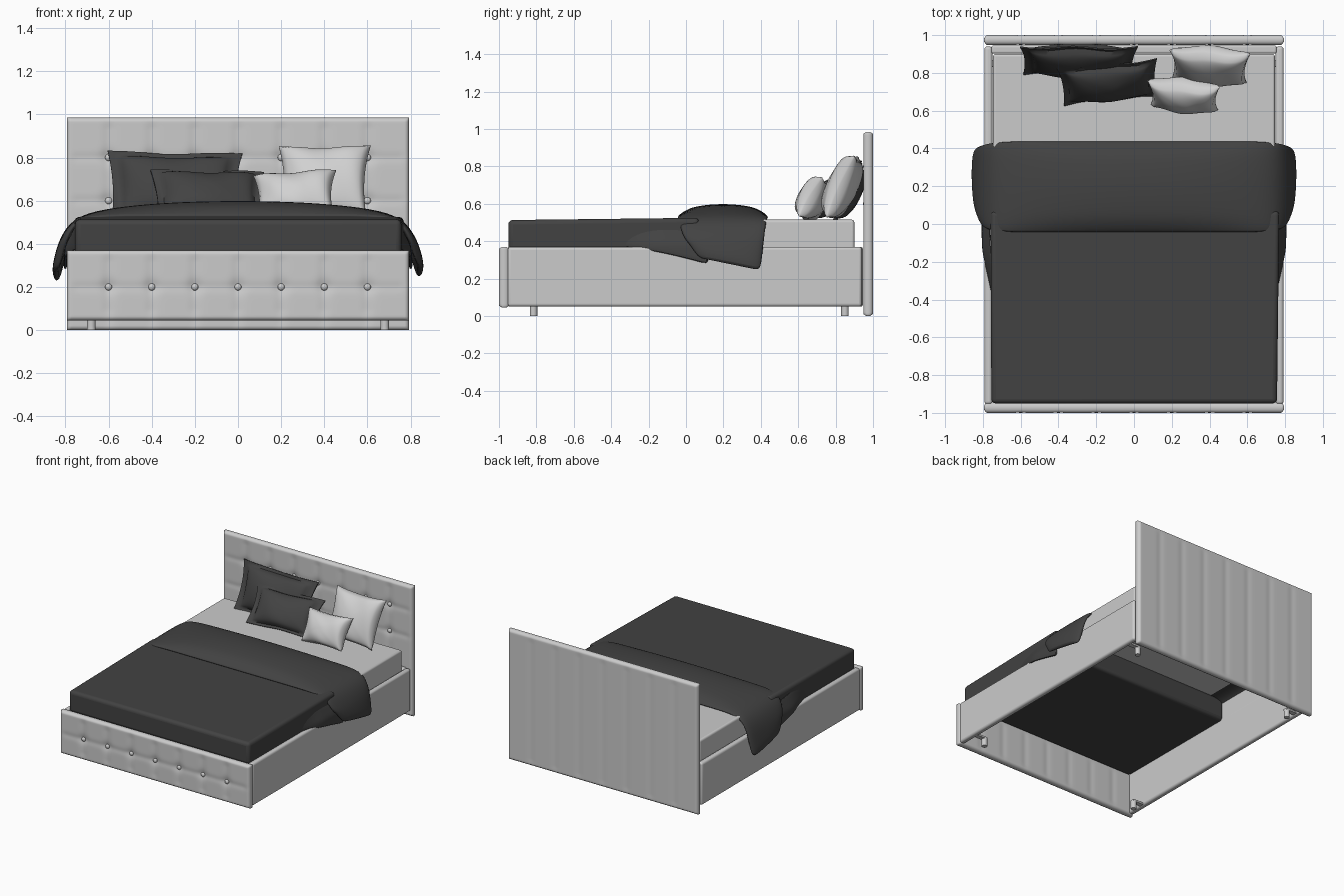
import bpy, bmesh, math
from mathutils import Matrix, Vector

if "Cube" in bpy.data.objects:
    bpy.data.objects.remove(bpy.data.objects["Cube"])


def material(name, c):
    m = bpy.data.materials.new(name)
    m.diffuse_color = (c[0], c[1], c[2], 1)
    m.use_nodes = True
    m.node_tree.nodes["Principled BSDF"].inputs["Base Color"].default_value = m.diffuse_color
    return m


FABRIC = material("light grey upholstery", (0.6, 0.6, 0.6))
LINEN = material("pale cushion linen", (0.64, 0.64, 0.64))
DARK = material("charcoal bedding", (0.055, 0.055, 0.055))


def finish(bm, name, mat, bevel=0, subsurf=0, angle=40):
    bmesh.ops.recalc_face_normals(bm, faces=bm.faces)
    me = bpy.data.meshes.new(name)
    bm.to_mesh(me)
    bm.free()
    ob = bpy.data.objects.new(name, me)
    bpy.context.collection.objects.link(ob)
    me.materials.append(mat)
    if bevel:
        b = ob.modifiers.new("bevel", 'BEVEL')
        b.width, b.segments, b.limit_method = bevel, 4, 'ANGLE'
    if subsurf:
        s = ob.modifiers.new("subsurf", 'SUBSURF')
        s.levels = s.render_levels = subsurf
    bpy.context.view_layer.objects.active = ob
    ob.select_set(True)
    bpy.ops.object.shade_smooth_by_angle(angle=math.radians(angle))
    ob.select_set(False)
    return ob


def box(name, lo, hi, mat, bevel=0.01, warp=None, open_faces=()):
    bm = bmesh.new()
    bmesh.ops.create_cube(bm, size=1)
    bm.normal_update()
    gone = [f for f in bm.faces if any(f.normal.dot(Vector(d)) > 0.9 for d in open_faces)]
    bmesh.ops.delete(bm, geom=gone, context='FACES')
    for v in bm.verts:
        v.co = Vector([l + (h - l) * (c + 0.5) for l, h, c in zip(lo, hi, v.co)])
        if warp:
            warp(v.co)
    return finish(bm, name, mat, bevel)


def shell(name, front, back, nu, nv, mat, subsurf=0):
    """Two sheets f(u, v), u and v in 0..1, stitched around the rim."""
    bm = bmesh.new()
    sheets = []
    for f in (front, back):
        g = [[bm.verts.new(f(i / nu, j / nv)) for j in range(nv + 1)] for i in range(nu + 1)]
        for i in range(nu):
            for j in range(nv):
                bm.faces.new((g[i][j], g[i + 1][j], g[i + 1][j + 1], g[i][j + 1]))
        sheets.append(g)
    rim = ([(i, 0) for i in range(nu)] + [(nu, j) for j in range(nv)]
           + [(i, nv) for i in range(nu, 0, -1)] + [(0, j) for j in range(nv, 0, -1)])
    a, b = sheets
    for (i, j), (k, l) in zip(rim, rim[1:] + rim[:1]):
        bm.faces.new((a[i][j], a[k][l], b[k][l], b[i][j]))
    return finish(bm, name, mat, subsurf=subsurf, angle=60)


# Tufted boards with dimples, seams and buttons
COLS = [-0.6 + 0.2 * i for i in range(7)]
HALF = 0.793


def tufted(name, z0, z1, yf, yb, rows, nz):
    r = 0.016

    def side(u, v, front):
        x, z = HALF * (2 * u - 1), z0 + (z1 - z0) * v
        d = min(x + HALF, HALF - x, z - z0, z1 - z)
        inset = r - math.sqrt(max(0, r * r - (r - d) ** 2)) if d < r else 0
        dx = min(abs(x - c) for c in COLS)
        dz = min(abs(z - c) for c in rows)
        fade = min(1, d / 0.05)
        seam = math.exp(-(dx / 0.025) ** 2) * fade
        if not front:
            return (x, yb - inset - 0.003 * seam, z)
        dent = 0.005 * seam + fade * (0.003 * math.exp(-(dz / 0.02) ** 2)
                                      + 0.008 * math.exp(-(dx * dx + dz * dz) / 0.035 ** 2))
        return (x, yf + inset + dent, z)

    shell(name, lambda u, v: side(u, v, True), lambda u, v: side(u, v, False), 158, nz, FABRIC)
    bm = bmesh.new()
    for x in COLS:
        for z in rows:
            bmesh.ops.create_uvsphere(bm, u_segments=16, v_segments=10, radius=0.016,
                                      matrix=Matrix.Translation((x, yf + 0.01, z)) @ Matrix.Diagonal((1, 0.7, 1, 1)))
    finish(bm, name + "_buttons", FABRIC)


tufted("headboard", 0.0, 0.985, 0.948, 1.0, (0.6, 0.8), 98)
tufted("footboard", 0.045, 0.37, -1.0, -0.945, (0.2,), 34)

# Frame rails, legs with small mounting blocks
for s, side in ((-1, "left"), (1, "right")):
    xs = sorted((s * 0.75, s * 0.792))
    box(side + "_rail", (xs[0], -0.955, 0.05), (xs[1], 0.94, 0.37), FABRIC, 0.016)
    for y, end in ((-0.815, "front"), (0.85, "back")):
        bm = bmesh.new()
        bmesh.ops.create_cone(bm, cap_ends=True, segments=20, radius1=0.02, radius2=0.02, depth=0.06,
                              matrix=Matrix.Translation((s * 0.68, y, 0.03)))
        finish(bm, f"{end}_{side}_leg", FABRIC)
        xs = sorted((s * 0.665, s * 0.755))
        box(f"{end}_{side}_leg_block", (xs[0], y - 0.018, 0.055), (xs[1], y + 0.018, 0.07), FABRIC, 0.002)
box("head_rail", (-0.755, 0.903, 0.05), (0.755, 0.945, 0.37), FABRIC, 0.01)

# Mattress cover, open underneath, running in under the duvet
box("mattress", (-0.746, 0.03, 0.355), (0.746, 0.9, 0.515), FABRIC, 0.014,
    open_faces=((0, 0, -1), (0, -1, 0)))


# Duvet tucked in at the foot, a little higher and wider toward the head
def spread(p):
    if p.y > 0:
        p.x += 0.012 if p.x > 0 else -0.004
        p.z += 0.012 if p.z > 0.5 else 0


box("duvet", (-0.755, -0.95, 0.35), (0.757, 0.07, 0.513), DARK, 0.024, spread)

# Folded-back duvet end draped over both sides
OUT = [(0, .6), (.25, .596), (.48, .58), (.66, .555), (.77, .515), (.828, .43), (.853, .34), (.874, .245)]
INN = [(0, .519), (.25, .519), (.48, .519), (.66, .519), (.755, .495), (.79, .41), (.803, .33), (.828, .235)]


def fold(path):
    def f(u, v):
        k = round(u * 14) - 7
        s = 1 if k >= 0 else -1
        x, z = path[abs(k)]
        h = max(0, (abs(k) - 3) / 4)
        y0, y1 = -0.045 + 0.11 * h ** 2, 0.44 - 0.04 * h
        if path is OUT:
            b = 1 - max(0, math.sin(math.pi * v)) ** 0.45
            z -= max(0, z - 0.537) * b
            x -= 0.025 * b * h + 0.012 * h * (1 - v)
        z += h * (0.07 * (1 - v) - (0.02 if s < 0 else 0) * h)
        if h and h < 0.6:
            z = min(z, path[abs(k)][1])
        return (s * x, y0 + (y1 - y0) * v, z)
    return f


shell("folded_duvet", fold(OUT), fold(INN), 14, 8, DARK, 2)

# Lower layer of the duvet spilling over each rail
for s, side in ((-1, "left"), (1, "right")):
    def flap(off, s=s):
        def f(u, v):
            y = -0.4 + 0.52 * u
            zb = 0.375 - 0.1 * u ** 1.5
            zt = 0.5 - 0.05 * u
            z = zb + (zt - zb) * v
            x = 0.797 if z < 0.385 else 0.797 - (z - 0.385) * 0.45
            blend = min(1, u * 2)
            return (s * (0.745 + (x - 0.745) * blend + off * (0.2 + 0.8 * u) * (1 - 0.6 * v)), y, z)
        return f
    shell(side + "_duvet_flap", flap(0.014), flap(-0.006), 8, 6, DARK, 1)


# Cushions: pinched corners, optional flat flange
def cushion(name, loc, hw, hh, t, lean, turn, roll, mat, flange=1.0, pinch=0.09):
    m = (Matrix.Translation(loc) @ Matrix.Rotation(math.radians(turn), 4, 'Z')
         @ Matrix.Rotation(math.radians(-lean), 4, 'X') @ Matrix.Rotation(math.radians(roll), 4, 'Y'))

    def side(sgn):
        def f(u, v):
            a, b = 2 * u - 1, 2 * v - 1
            p, q = min(1, abs(a) / flange), min(1, abs(b) / flange)
            puff = ((1 - p * p) * (1 - q * q)) ** 0.4
            x = hw * a * (1 - pinch * (1 - b * b)) * (1 + 0.04 * b)
            z = hh * b * (1 - pinch * (1 - a * a))
            wob = 0.008 * math.sin(5 * a + 2 * b) * max(p, q)
            return m @ Vector((x, sgn * (0.004 + t * puff) + wob, z))
        return f
    shell(name, side(-1), side(1), 32, 32, mat)


cushion("large_dark_cushion", (-0.295, 0.865, 0.665), 0.3, 0.175, 0.07, 24, 0, 1, DARK, 0.85, 0.05)
cushion("small_dark_cushion", (-0.135, 0.75, 0.63), 0.255, 0.145, 0.066, 42, 6, 1, DARK, 0.85, 0.05)
cushion("large_pale_cushion", (0.4, 0.835, 0.69), 0.205, 0.18, 0.08, 24, -4, -1, LINEN)
cushion("small_pale_cushion", (0.265, 0.68, 0.625), 0.185, 0.12, 0.078, 30, -8, -5, LINEN)
